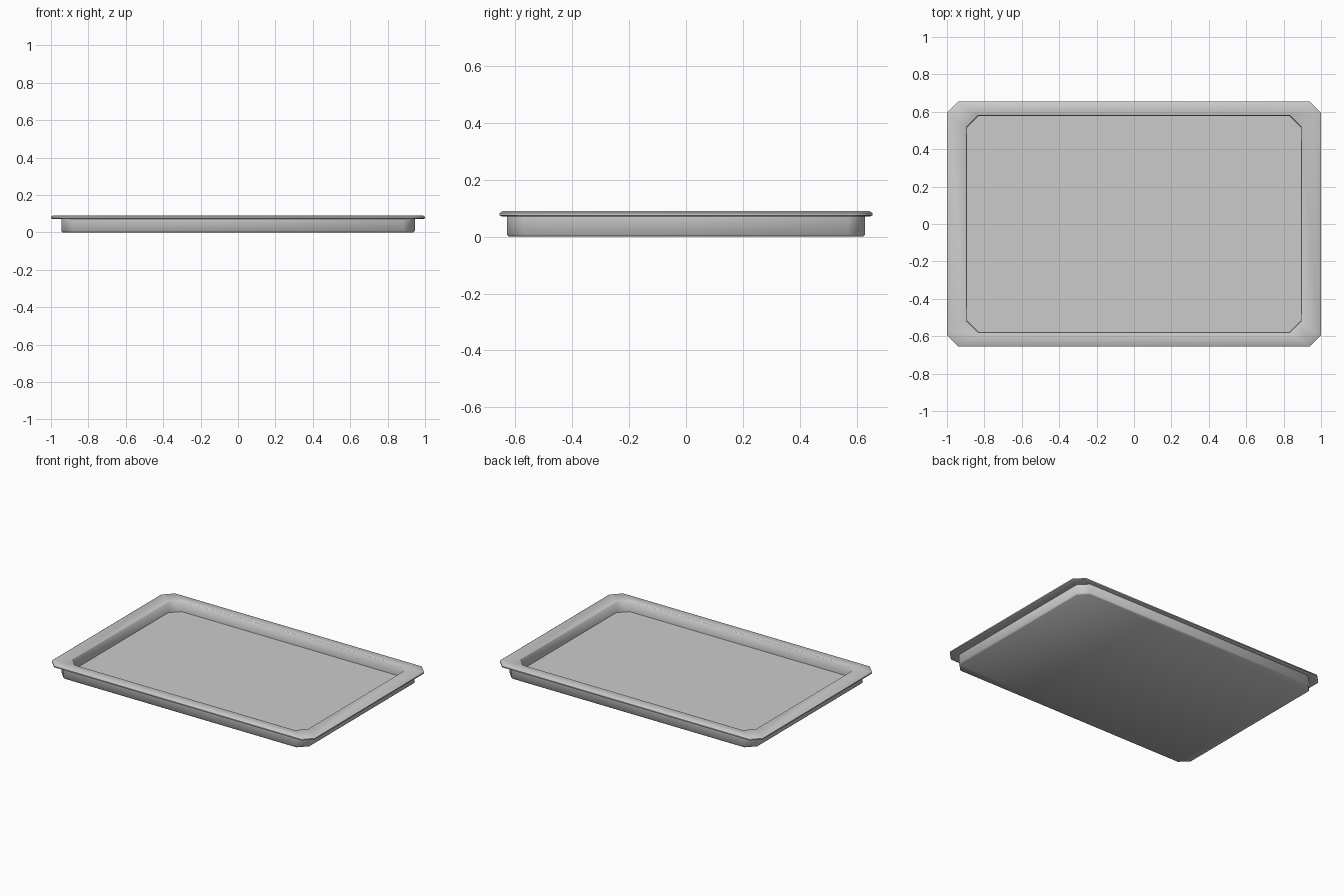
import bpy, bmesh

if "Cube" in bpy.data.objects:
    bpy.data.objects.remove(bpy.data.objects["Cube"])

def add_loop(bm, x, y, c, z):
    """Rectangle with cut corners at height z."""
    pts = [(x - c, -y), (x, -y + c), (x, y - c), (x - c, y),
           (-x + c, y), (-x, y - c), (-x, -y + c), (-x + c, -y)]
    return [bm.verts.new((px, py, z)) for px, py in pts]

# Cross-section from underside, round the lip, down to the inner floor:
# half width, half depth, corner cut, height
section = [
    (0.938, 0.623, 0.058, 0.000),
    (0.945, 0.630, 0.060, 0.007),
    (0.945, 0.630, 0.060, 0.070),
    (0.990, 0.645, 0.060, 0.070),
    (1.000, 0.655, 0.060, 0.075),
    (1.000, 0.655, 0.060, 0.083),
    (0.988, 0.643, 0.060, 0.091),
    (0.897, 0.582, 0.060, 0.091),
    (0.894, 0.579, 0.060, 0.088),
    (0.893, 0.578, 0.060, 0.016),
]

bm = bmesh.new()
loops = [add_loop(bm, *s) for s in section]
for a, b in zip(loops, loops[1:]):
    for i in range(8):
        j = (i + 1) % 8
        bm.faces.new((a[i], a[j], b[j], b[i]))
bm.faces.new(loops[0])   # underside
bm.faces.new(loops[-1])  # inner floor
bmesh.ops.recalc_face_normals(bm, faces=bm.faces)

mesh = bpy.data.meshes.new("tray")
bm.to_mesh(mesh)
bm.free()
tray = bpy.data.objects.new("tray", mesh)
bpy.context.collection.objects.link(tray)

# Soft corners, crisp floor and lip edges
bpy.context.view_layer.objects.active = tray
tray.select_set(True)
bpy.ops.object.shade_smooth_by_angle(angle=0.87)
